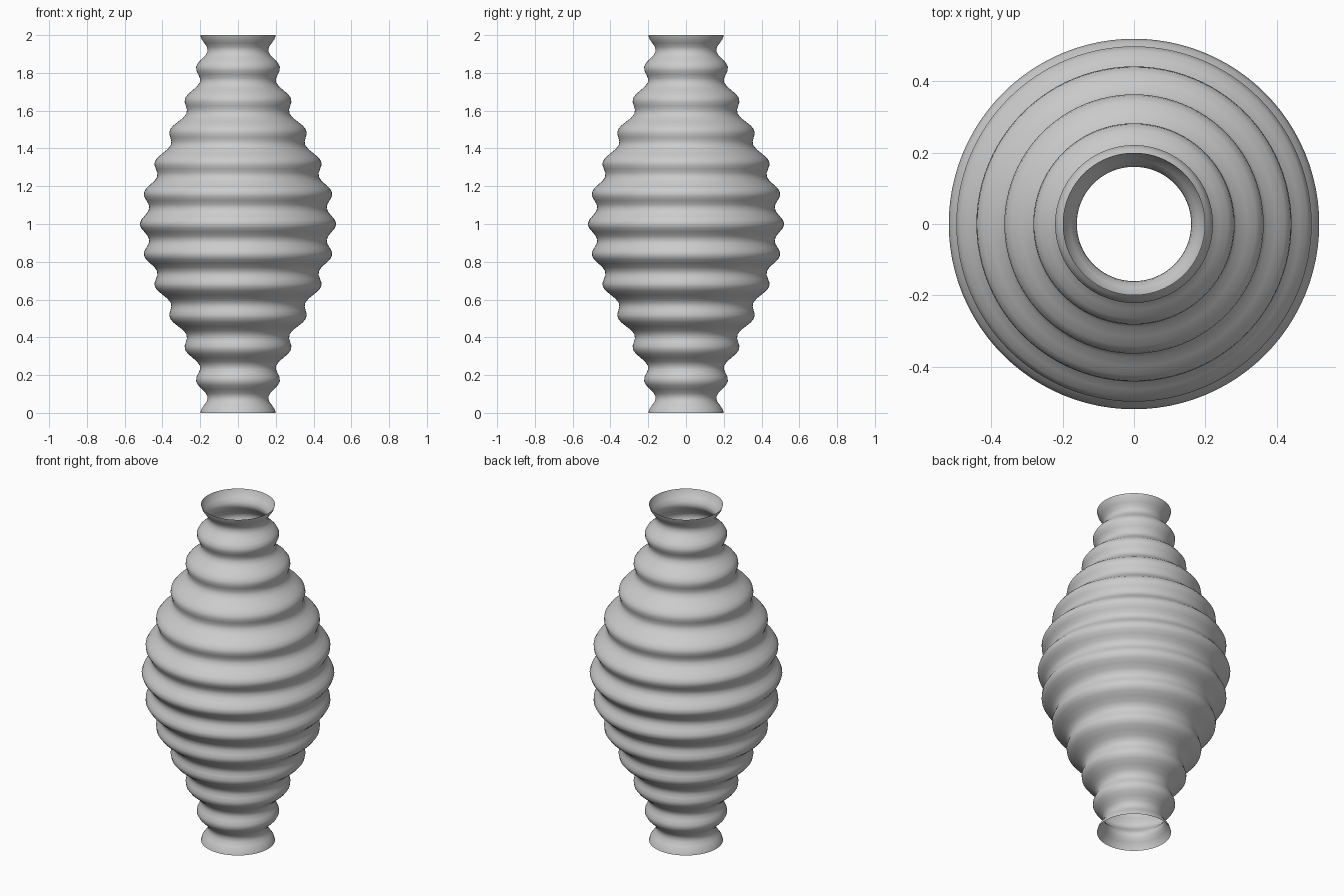
import bpy, bmesh
from math import sin, cos, pi

if "Cube" in bpy.data.objects:
    bpy.data.objects.remove(bpy.data.objects["Cube"])

HEIGHT = 2.0
RINGS = 96      # height steps (8 per ripple)
SIDES = 96      # steps around the axis
RIPPLES = 12


def radius(z):
    """Smooth swelling body with an even ripple on top."""
    swell = 0.32 * sin(pi * z / HEIGHT) ** 2
    ripple = 0.0225 * cos(2 * pi * RIPPLES * z / HEIGHT)
    return 0.1775 + swell + ripple


# Rippled vase: open, single-walled surface of revolution
bm = bmesh.new()
rings = []
for i in range(RINGS + 1):
    z = HEIGHT * i / RINGS
    r = radius(z)
    rings.append([bm.verts.new((r * cos(2 * pi * j / SIDES), r * sin(2 * pi * j / SIDES), z))
                  for j in range(SIDES)])
for low, high in zip(rings, rings[1:]):
    for j in range(SIDES):
        k = (j + 1) % SIDES
        face = bm.faces.new((low[j], low[k], high[k], high[j]))
        face.smooth = True

mesh = bpy.data.meshes.new("rippled_vase")
bm.to_mesh(mesh)
bm.free()
vase = bpy.data.objects.new("rippled_vase", mesh)
bpy.context.collection.objects.link(vase)
